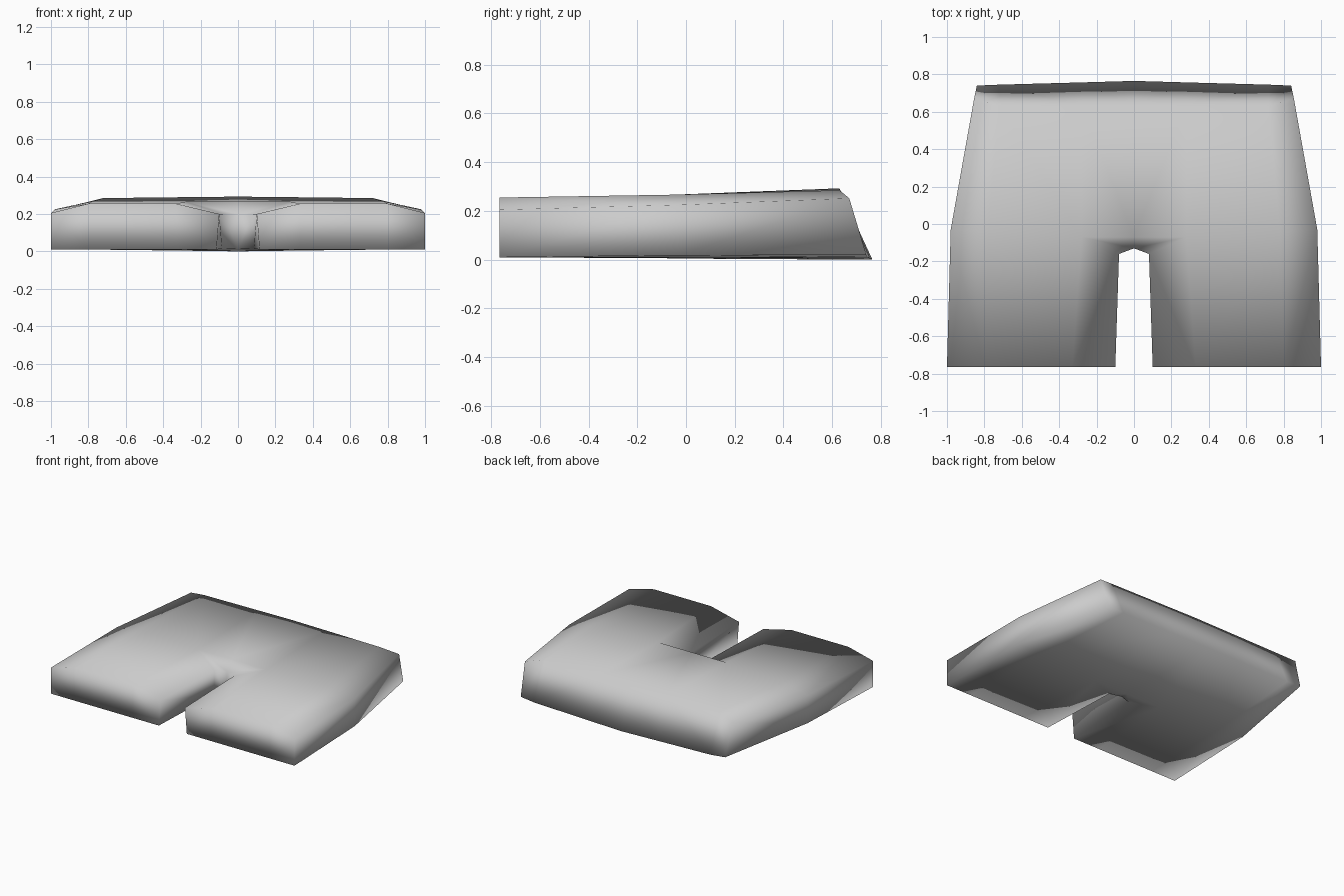
import bpy, bmesh

cube = bpy.data.objects.get("Cube")
if cube:
    bpy.data.objects.remove(cube, do_unlink=True)

fabric = bpy.data.materials.new("grey_fabric")
fabric.use_nodes = True
colour = (0.6, 0.6, 0.6, 1)
fabric.diffuse_color = colour
fabric.node_tree.nodes["Principled BSDF"].inputs["Base Color"].default_value = colour

# Left half of the garment: each point has an upper and a lower position
points = {
    "crotch": ((0, -.13, .2), (0, -.13, .012)),
    "crotch_side": ((.08, -.16, .2), (.085, -.16, .015)),
    "hem_inner": ((.1, -.765, .2), (.115, -.765, .01)),
    "hem_a": ((.33, -.765, .255), (.33, -.765, .01)),
    "hem_b": ((.8, -.765, .255), (.8, -.765, .01)),
    "hem_outer": ((1, -.765, .205), (1, -.765, .01)),
    "hip_outer": ((.98, -.03, .225), (.98, -.03, .018)),
    "waist_outer": ((.855, .67, .252), (.84, .74, .02)),
    "waist_b": ((.72, .63, .285), (.72, .745, .01)),
    "waist_a": ((.28, .63, .29), (.28, .757, .004)),
    "waist_mid": ((0, .63, .293), (0, .765, 0)),
    "hip_mid": ((0, -.07, .266), (0, -.07, .005)),
    "hip_a": ((.28, -.07, .266), (.28, -.07, .006)),
    "hip_b": ((.78, -.04, .267), (.78, -.04, .01)),
}
# Quads shared by the front and back sheets
patches = [
    "crotch crotch_side hip_a hip_mid",
    "crotch_side hem_inner hem_a hip_a",
    "hem_a hem_b hip_b hip_a",
    "hem_b hem_outer hip_outer hip_b",
    "hip_mid hip_a waist_a waist_mid",
    "hip_a hip_b waist_b waist_a",
    "hip_b hip_outer waist_outer waist_b",
]
outline = list(points)[:11]

bm = bmesh.new()
upper = {n: bm.verts.new(p[0]) for n, p in points.items()}
lower = {n: bm.verts.new(p[1]) for n, p in points.items()}
for patch in patches:
    names = patch.split()
    bm.faces.new([upper[n] for n in names])
    bm.faces.new([lower[n] for n in reversed(names)])
# Side walls, hems, inner legs and waist
for a, b in zip(outline, outline[1:]):
    bm.faces.new((upper[b], upper[a], lower[a], lower[b]))
bmesh.ops.recalc_face_normals(bm, faces=bm.faces[:])

# Mirror the half and weld the centre seam
copy = bmesh.ops.duplicate(bm, geom=bm.verts[:] + bm.edges[:] + bm.faces[:])["geom"]
for v in copy:
    if isinstance(v, bmesh.types.BMVert):
        v.co.x = -v.co.x
bmesh.ops.reverse_faces(bm, faces=[f for f in copy if isinstance(f, bmesh.types.BMFace)])
bmesh.ops.remove_doubles(bm, verts=bm.verts[:], dist=.001)
bmesh.ops.recalc_face_normals(bm, faces=bm.faces[:])
for f in bm.faces:
    f.smooth = True

mesh = bpy.data.meshes.new("shorts")
bm.to_mesh(mesh)
bm.free()
mesh.materials.append(fabric)
bpy.context.collection.objects.link(bpy.data.objects.new("shorts", mesh))
